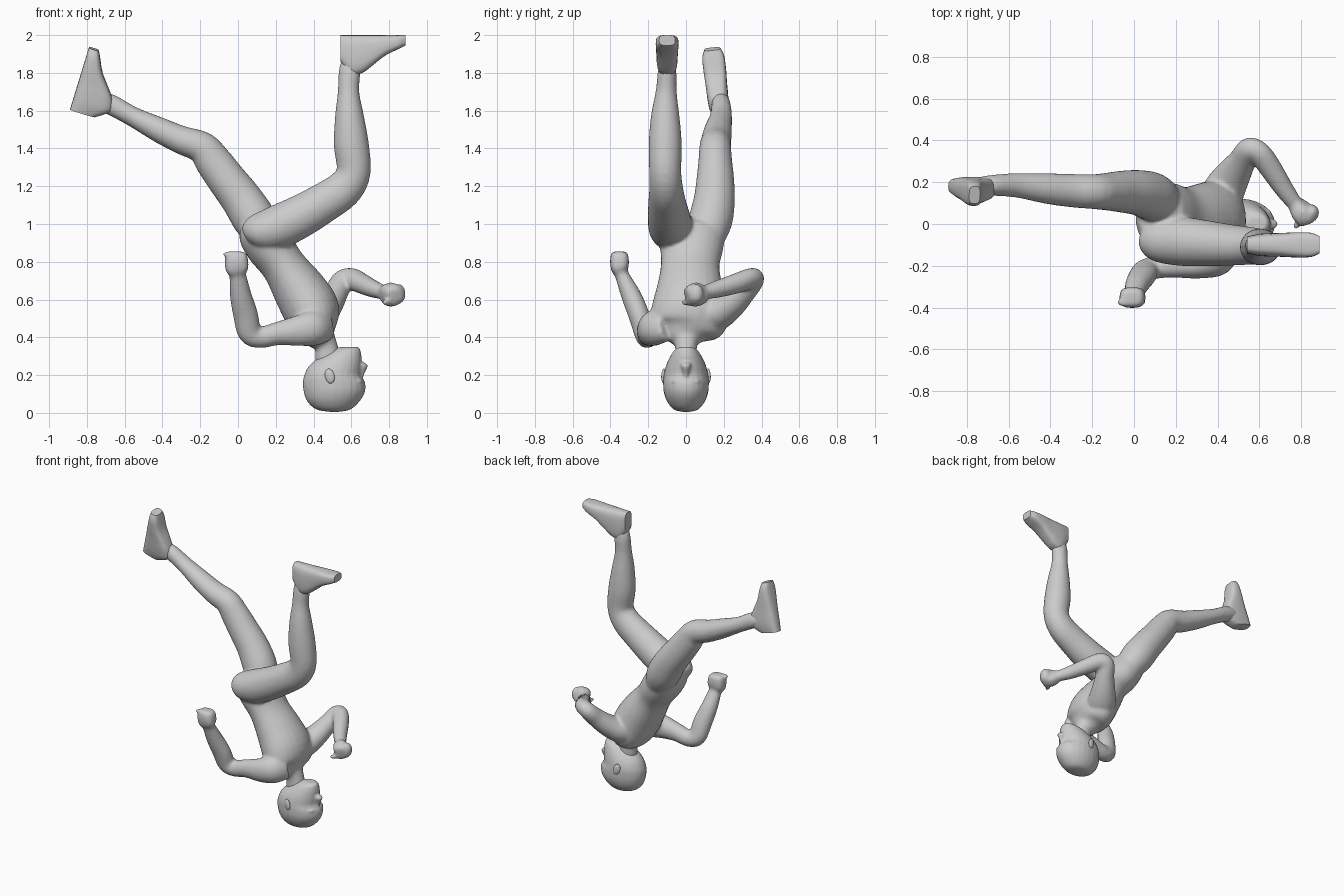
import bpy, bmesh, math
from mathutils import Vector


def catmull(p, i, t):
    a, b = p[max(i - 1, 0)], p[i]
    c, d = p[i + 1], p[min(i + 2, len(p) - 1)]
    return [0.5 * (2 * q + (r - o) * t + (2 * o - 5 * q + 4 * r - s) * t * t
                   + (3 * q - o - 3 * r + s) * t ** 3) for o, q, r, s in zip(a, b, c, d)]


def loft(name, stations, ref=(0, 1, 0), axis=None, power=2.0, sides=24, steps=4):
    """Skin elliptical rings (x, y, z, half width along ref, half depth) along a path."""
    rows = [catmull(stations, i, k / steps)
            for i in range(len(stations) - 1) for k in range(steps)] + [list(stations[-1])]
    pts = [Vector(r[:3]) for r in rows]
    bm = bmesh.new()
    rings = []
    for i, r in enumerate(rows):
        t = Vector(axis) if axis else pts[min(i + 1, len(pts) - 1)] - pts[max(i - 1, 0)]
        t.normalize()
        u = Vector(ref)
        u = (u - t * u.dot(t)).normalized()
        v = t.cross(u)
        ring = []
        for k in range(sides):
            a = 2 * math.pi * k / sides
            c, s = math.cos(a), math.sin(a)
            c = math.copysign(abs(c) ** (2 / power), c)
            s = math.copysign(abs(s) ** (2 / power), s)
            ring.append(bm.verts.new(pts[i] + u * c * r[3] + v * s * r[4]))
        rings.append(ring)
    for a, b in zip(rings, rings[1:]):
        for k in range(sides):
            j = (k + 1) % sides
            bm.faces.new((a[k], a[j], b[j], b[k]))
    bm.faces.new(rings[0][::-1])
    bm.faces.new(rings[-1])
    bmesh.ops.recalc_face_normals(bm, faces=bm.faces)
    me = bpy.data.meshes.new(name)
    bm.to_mesh(me)
    bm.free()
    ob = bpy.data.objects.new(name, me)
    bpy.context.collection.objects.link(ob)
    smooth(ob)
    return ob


def smooth(ob):
    bpy.ops.object.select_all(action='DESELECT')
    ob.select_set(True)
    bpy.context.view_layer.objects.active = ob
    bpy.ops.object.shade_smooth_by_angle(angle=math.radians(50))


def blob(name, loc, size, rot=(0, 0, 0)):
    bpy.ops.mesh.primitive_uv_sphere_add(segments=16, ring_count=10, location=loc, rotation=rot)
    ob = bpy.context.object
    ob.name = name
    ob.scale = size
    smooth(ob)
    return ob


def fuse(name, parts, voxel, iterations):
    """Join overlapping parts into one continuous, softly blended skin."""
    bpy.ops.object.select_all(action='DESELECT')
    for p in parts:
        p.select_set(True)
    ob = parts[0]
    bpy.context.view_layer.objects.active = ob
    bpy.ops.object.join()
    ob.name = name
    m = ob.modifiers.new("skin", 'REMESH')
    m.mode, m.voxel_size, m.use_smooth_shade = 'VOXEL', voxel, True
    m = ob.modifiers.new("soften", 'SMOOTH')
    m.factor, m.iterations = 0.5, iterations


def foot(name, heel, along, up):
    """Wedge foot: flat sole from heel to toe, rising to the ankle."""
    d, n = Vector(along), Vector(up).normalized()
    profile = [(-.005, .14, .04), (.05, .21, .052), (.11, .20, .056), (.16, .165, .057),
               (.23, .11, .06), (.30, .075, .058), (.34, .055, .042)]
    st = [(*(Vector(heel) + d.normalized() * s + n * h / 2), w, h / 2) for s, h, w in profile]
    loft(name, st, axis=along, power=3.2)


# Torso, from neck to crotch
torso = loft("torso", [
    (.445, 0, .36, .06, .06), (.43, 0, .405, .12, .085), (.41, .01, .46, .20, .125),
    (.385, .015, .55, .198, .15), (.32, .02, .66, .175, .14), (.24, .022, .78, .155, .118),
    (.17, .03, .88, .168, .128), (.12, .035, .96, .165, .122), (.10, .035, 1.02, .11, .08)])
neck = loft("neck", [(.49, 0, .22, .06, .075), (.475, 0, .30, .058, .068),
                     (.465, 0, .36, .06, .06), (.43, 0, .43, .085, .075)])

# Head, crown down
head = [loft("head", [
    (.51, 0, .005, .015, .02), (.505, 0, .018, .065, .09), (.505, 0, .06, .10, .138),
    (.51, 0, .11, .118, .162), (.508, 0, .16, .121, .165), (.501, 0, .20, .118, .15),
    (.515, 0, .25, .106, .138), (.545, 0, .30, .083, .108), (.575, 0, .335, .058, .072),
    (.59, 0, .35, .03, .045)], axis=(0, 0, 1)),
    loft("nose", [(.635, 0, .16, .012, .02), (.647, 0, .21, .016, .024),
                  (.652, 0, .25, .027, .036), (.635, 0, .27, .022, .025)], axis=(0, 0, 1)),
    blob("lips", (.632, 0, .298), (.024, .036, .015)),
    blob("chin", (.612, 0, .33), (.03, .034, .02))]
for side, s in (("left", 1), ("right", -1)):
    blob(side + "_ear", (.485, s * .117, .195), (.026, .013, .04), (0, -.25, s * .25))
    head.append(blob(side + "_brow", (.632, s * .04, .168), (.028, .038, .014)))
fuse("head", head, .007, 5)

# Right leg, knee raised towards the face side
right_leg = loft("right_leg", [
    (.06, -.06, .93, .05, .06), (.10, -.075, .955, .10, .095),
    (.20, -.08, .98, .118, .116), (.32, -.09, 1.035, .112, .114),
    (.45, -.10, 1.11, .10, .106), (.56, -.105, 1.185, .09, .10),
    (.612, -.11, 1.275, .085, .09), (.60, -.11, 1.42, .088, .093),
    (.59, -.11, 1.57, .076, .077), (.585, -.105, 1.70, .056, .057),
    (.59, -.10, 1.80, .05, .058), (.595, -.10, 1.86, .04, .05)])
foot("right_foot", (.547, -.10, 2.0), (1, 0, 0), (0, 0, -1))

# Left leg, trailing
left_leg = loft("left_leg", [
    (.15, .10, .92, .10, .09), (.09, .13, 1.02, .116, .115),
    (.02, .15, 1.13, .109, .11), (-.06, .155, 1.235, .10, .103),
    (-.13, .155, 1.33, .09, .097), (-.19, .155, 1.405, .084, .085),
    (-.30, .16, 1.445, .08, .075), (-.42, .17, 1.50, .073, .067),
    (-.56, .185, 1.57, .059, .053), (-.68, .185, 1.635, .05, .055),
    (-.76, .18, 1.655, .04, .05)])
foot("left_foot", (-.888, .18, 1.612), (.29, -.12, .95), (.95, 0, -.29))

# Right arm
right_arm = [
    loft("right_arm", [
        (.46, -.10, .47, .06, .09), (.40, -.165, .45, .082, .095),
        (.32, -.195, .435, .066, .082), (.21, -.20, .42, .058, .062),
        (.12, -.205, .40, .055, .057), (.062, -.22, .425, .055, .063),
        (.04, -.25, .52, .056, .066), (.015, -.29, .62, .053, .058),
        (0, -.335, .72, .039, .046), (-.003, -.35, .76, .035, .04)]),
    loft("right_fist", [
        (0, -.34, .73, .03, .04), (-.005, -.35, .76, .045, .06),
        (-.008, -.352, .80, .05, .062), (-.01, -.352, .84, .045, .055),
        (-.01, -.352, .855, .03, .035)], power=3),
    blob("right_thumb", (-.04, -.375, .84), (.042, .022, .016))]

# Left arm, elbow out and forearm folded across the front
bend = (.41, .515, -.615)
left_arm = [
    loft("left_arm", [
        (.40, .08, .50, .08, .08), (.43, .16, .52, .085, .10),
        (.475, .235, .57, .075, .085), (.52, .305, .64, .064, .066),
        (.553, .355, .70, .056, .06), (.60, .338, .71, .053, .06),
        (.655, .265, .685, .053, .055), (.72, .165, .655, .046, .046),
        (.78, .085, .635, .036, .036)], ref=bend),
    loft("left_fist", [
        (.765, .105, .64, .035, .03), (.79, .075, .63, .058, .045),
        (.815, .045, .625, .062, .05), (.835, .015, .62, .05, .045),
        (.84, .005, .618, .03, .03)], ref=(-.3, -.2, 1), power=3),
    blob("left_thumb", (.79, .01, .585), (.02, .045, .018), (0, 0, -.6)),
    blob("left_knuckles", (.852, .055, .63), (.036, .04, .053))]

# One continuous skin for body and limbs
fuse("body", [torso, neck, right_leg, left_leg] + right_arm + left_arm, .01, 8)
